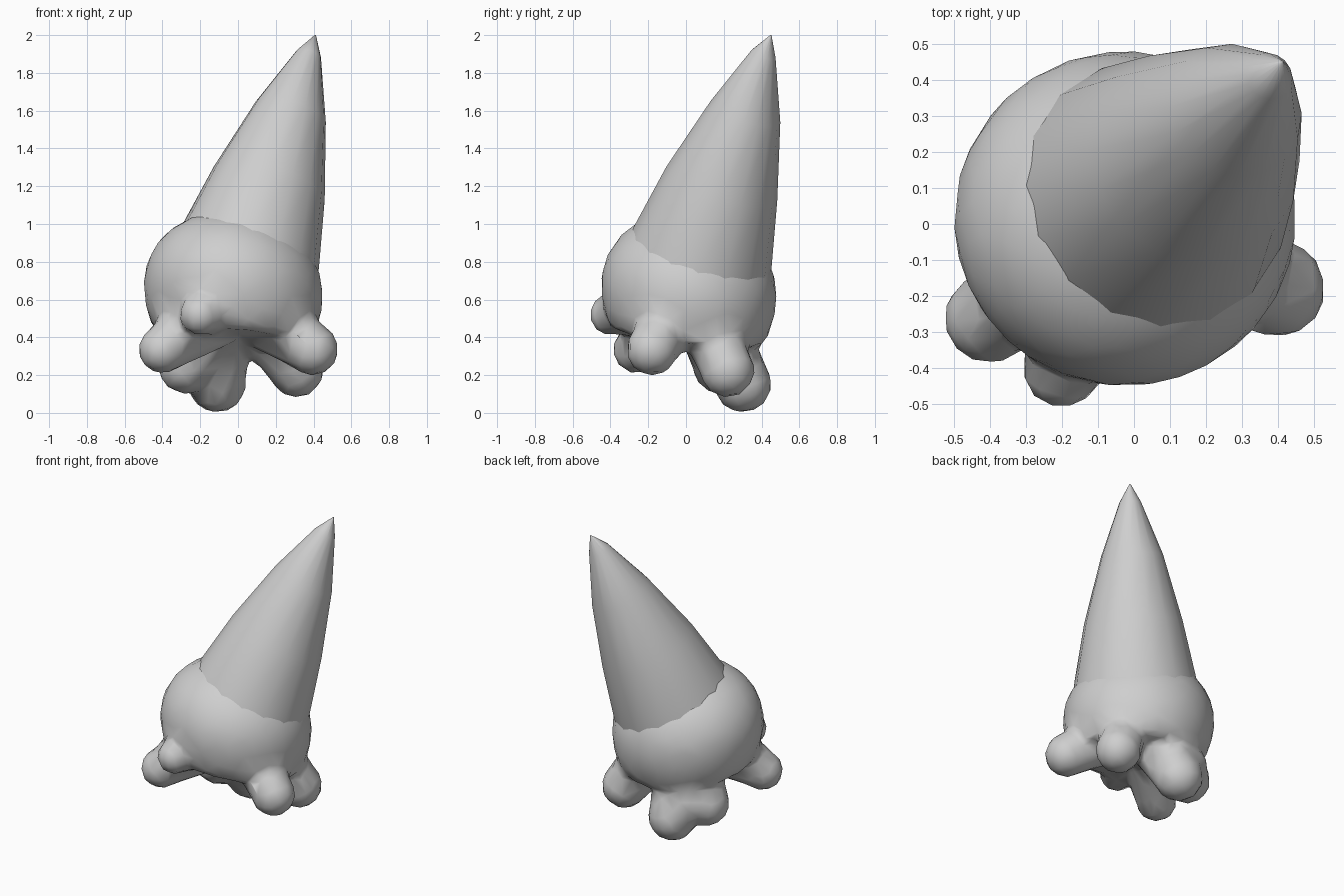
import bpy, bmesh, math
from mathutils import Vector

if "Cube" in bpy.data.objects:
    bpy.data.objects.remove(bpy.data.objects["Cube"])

grey = bpy.data.materials.new("light_grey")
grey.diffuse_color = (0.62, 0.62, 0.62, 1)
grey.use_nodes = True
grey.node_tree.nodes["Principled BSDF"].inputs["Base Color"].default_value = grey.diffuse_color


def make_object(name, bm):
    mesh = bpy.data.meshes.new(name)
    bmesh.ops.recalc_face_normals(bm, faces=bm.faces)
    bm.to_mesh(mesh)
    bm.free()
    mesh.materials.append(grey)
    obj = bpy.data.objects.new(name, mesh)
    bpy.context.collection.objects.link(obj)
    return obj


def loft(bm, rings, axis, sides):
    """Rings of (centre, radius) around one axis, closed at both ends."""
    rot = Vector((0, 0, 1)).rotation_difference(Vector(axis).normalized())
    loops = []
    for centre, radius in rings:
        loops.append([bm.verts.new(Vector(centre) + rot @ Vector(
            (radius * math.cos(i * math.tau / sides),
             radius * math.sin(i * math.tau / sides), 0)))
            for i in range(sides)])
    for a, b in zip(loops, loops[1:]):
        for i in range(sides):
            j = (i + 1) % sides
            bm.faces.new((a[i], a[j], b[j], b[i]))
    bm.faces.new(loops[0][::-1])
    bm.faces.new(loops[-1])


def smooth(obj, angle):
    bpy.ops.object.select_all(action='DESELECT')
    obj.select_set(True)
    bpy.context.view_layer.objects.active = obj
    bpy.ops.object.shade_smooth_by_angle(angle=math.radians(angle))


# Round body, leaning slightly, cut flat by a sloping underside
bm = bmesh.new()
bmesh.ops.create_icosphere(bm, subdivisions=4, radius=1)
for v in bm.verts:
    x, y = -0.025 + v.co.x * 0.475, 0.015 + v.co.y * 0.465
    z = 0.65 + v.co.z * (0.42 if v.co.z > 0 else 0.50) - 0.06 * (x + y)
    v.co = Vector((x, y, max(z, 0.40 - 0.10 * x - 0.12 * y)))

# Stubby root lobes: tip centre, radius and height where they meet the body
lobes = [((-0.40, -0.26, 0.335), 0.128, 0.48),
         ((0.395, -0.18, 0.335), 0.138, 0.47),
         ((-0.20, -0.40, 0.52), 0.112, 0.56),
         ((0.31, 0.22, 0.225), 0.145, 0.46),
         ((-0.11, 0.30, 0.155), 0.155, 0.46),
         ((-0.28, 0.18, 0.245), 0.145, 0.46),
         ((-0.19, 0.24, 0.27), 0.16, 0.46)]
hub = Vector((0.01, 0.02, 0.46))
for tip, radius, height in lobes:
    tip = Vector(tip)
    ball = bmesh.ops.create_icosphere(bm, subdivisions=3, radius=radius)
    bmesh.ops.translate(bm, verts=ball["verts"], vec=tip)
    # lower web running from the hub to the tip
    loft(bm, [(hub, 0.07), (tip, radius * 0.97)], tip - hub, 16)
    # shoulder joining the tip to the side of the body
    shoulder = Vector((tip.x * 0.62, tip.y * 0.62, height))
    loft(bm, [(shoulder, 0.15), (tip, radius * 0.95)], tip - shoulder, 16)
body = make_object("body_with_roots", bm)

# Fuse the lobes into the body, soften the joins and keep a coarse mesh
mod = body.modifiers.new("fuse", 'REMESH')
mod.mode = 'VOXEL'
mod.voxel_size = 0.02
mod = body.modifiers.new("soften", 'SMOOTH')
mod.factor = 0.5
mod.iterations = 12
mod = body.modifiers.new("coarsen", 'DECIMATE')
mod.ratio = 0.05
bpy.context.view_layer.update()
depsgraph = bpy.context.evaluated_depsgraph_get()
fused = bpy.data.meshes.new_from_object(body.evaluated_get(depsgraph))
body.modifiers.clear()
body.data = fused
fused.materials.clear()
fused.materials.append(grey)
smooth(body, 80)

# Tall leaning spike, bulging slightly before its point
bm = bmesh.new()
spike_rings = [((0.02, 0.04, 0.72), 0.40), ((0.065, 0.09, 0.88), 0.38),
               ((0.165, 0.19, 1.215), 0.307), ((0.28, 0.315, 1.595), 0.193),
               ((0.375, 0.41, 1.90), 0.067), ((0.41, 0.45, 2.0), 0.003)]
loft(bm, spike_rings, (0.35, 0.36, 1.12), 16)
spike = make_object("spike", bm)
smooth(spike, 60)
